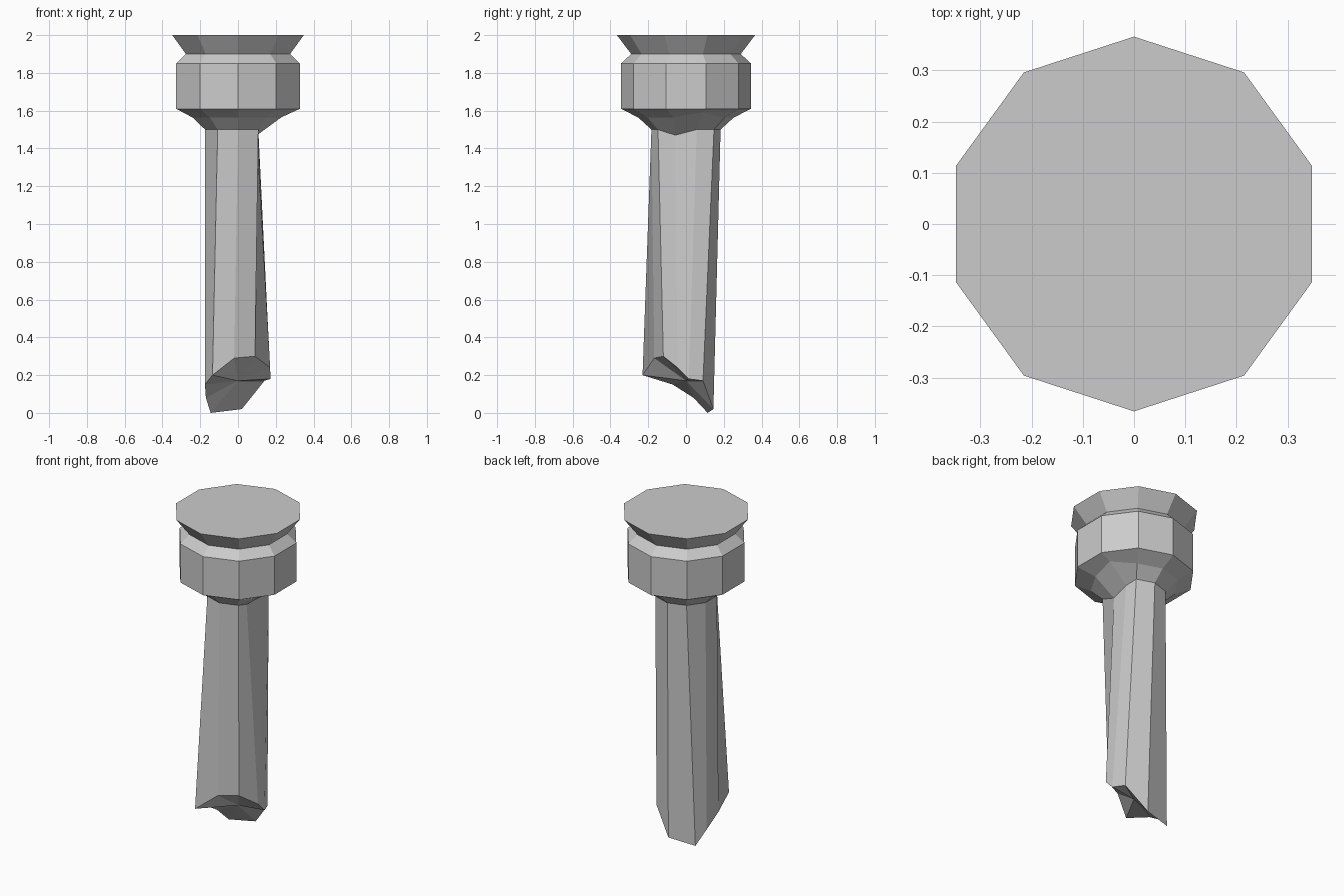
import bpy, bmesh, math
from mathutils import Vector

if "Cube" in bpy.data.objects:
    bpy.data.objects.remove(bpy.data.objects["Cube"])

N = 10

def ring(r, z, changed={}):
    """Ten-sided ring starting at +y and going clockwise seen from above."""
    pts = []
    for i in range(N):
        a = math.radians(90 - 36 * i)
        pts.append(changed.get(i, (r * math.cos(a), r * math.sin(a), z)))
    return pts

def loft(name, rings, tip):
    """Bridge rings from top to bottom, flat top, fan to a tip point below."""
    bm = bmesh.new()
    loops = [[bm.verts.new(p) for p in r] for r in rings]
    bm.faces.new(loops[0])
    for up, low in zip(loops, loops[1:]):
        for i in range(N):
            j = (i + 1) % N
            bm.faces.new((up[i], up[j], low[j], low[i]))
    t = bm.verts.new(tip)
    for i in range(N):
        bm.faces.new((loops[-1][i], loops[-1][(i + 1) % N], t))
    bmesh.ops.recalc_face_normals(bm, faces=bm.faces)
    me = bpy.data.meshes.new(name)
    bm.to_mesh(me)
    bm.free()
    ob = bpy.data.objects.new(name, me)
    bpy.context.collection.objects.link(ob)
    return ob

# Neck of the shaft, worn away on the +x side
neck = ring(0.183, 1.5, {2: (0.105, 0.057, 1.5), 3: (0.1, -0.057, 1.47)})

# Jagged broken end, one point under each neck corner
broken_end = [
    (0.02, 0.145, 0.02), (0.14, 0.09, 0.17), (0.172, 0.015, 0.18),
    (0.17, -0.045, 0.24), (0.09, -0.12, 0.3), (-0.02, -0.168, 0.29),
    (-0.135, -0.23, 0.2), (-0.175, -0.07, 0.15), (-0.17, 0.04, 0.08),
    (-0.145, 0.115, 0.0)]

# Flared capital with waist, drum and chipped underside, running into the shaft
loft("broken_column", [
    ring(0.366, 2.0),
    ring(0.29, 1.9),
    ring(0.344, 1.85),
    ring(0.344, 1.61),
    ring(0.252, 1.563, {2: (0.25, 0.085, 1.59), 3: (0.23, -0.065, 1.565)}),
    neck,
    broken_end], (0.0, 0.0, 0.17))
